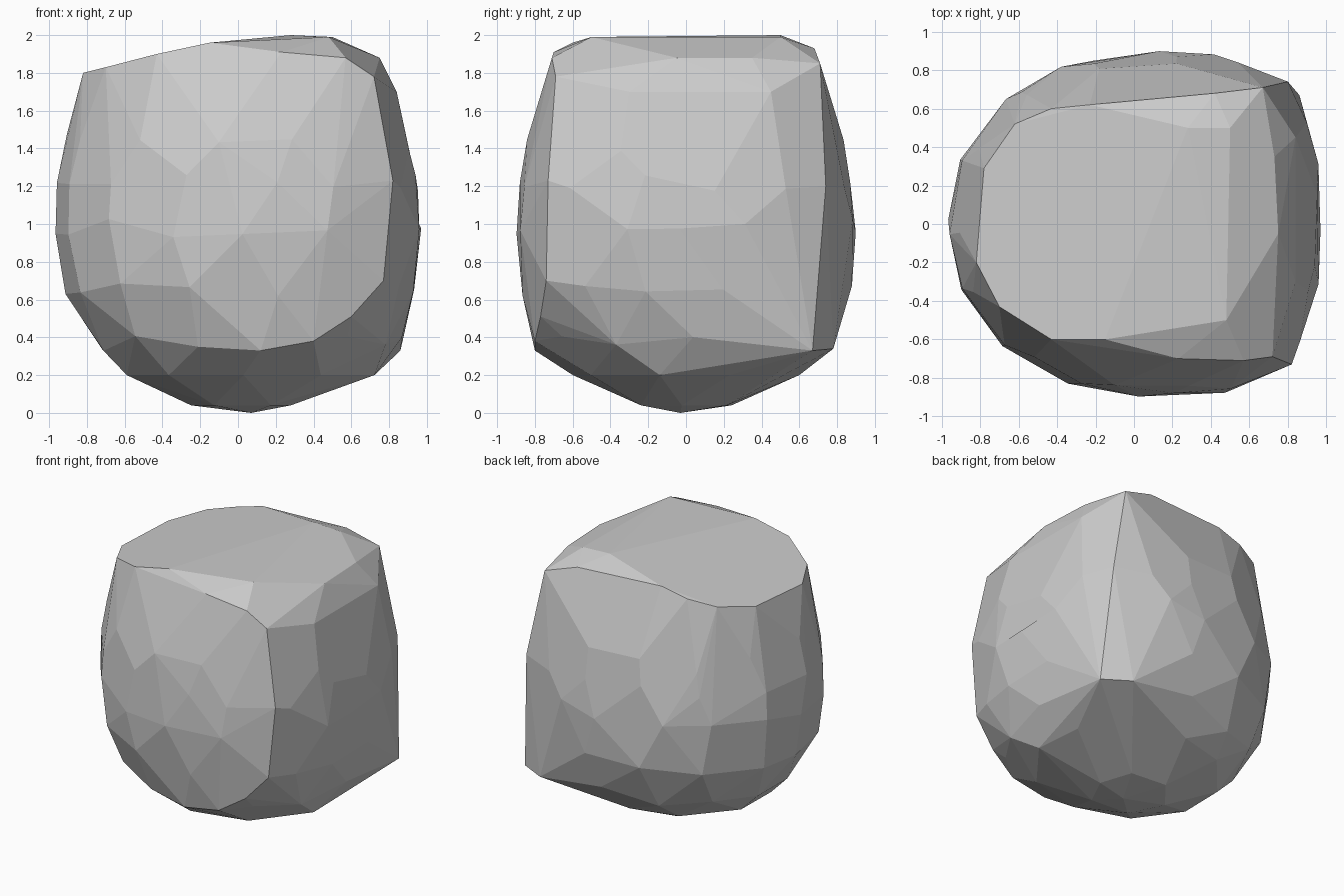
import bpy, bmesh, math, random

if "Cube" in bpy.data.objects:
    bpy.data.objects.remove(bpy.data.objects["Cube"])

random.seed(4)
CX = 0.08  # widest line of the plan

# Body levels: z, left x, right x, front depth, back depth, squareness of right half, points
levels = [
    (0.04, -0.25, 0.28, 0.27, 0.27, 2.0, 6),
    (0.20, -0.61, 0.74, 0.60, 0.60, 2.0, 10),
    (0.37, -0.77, 0.86, 0.79, 0.78, 2.2, 13),
    (0.66, -0.93, 0.94, 0.88, 0.88, 2.7, 15),
    (0.98, -0.97, 0.97, 0.90, 0.90, 3.2, 16),
    (1.22, -0.96, 0.95, 0.88, 0.87, 3.3, 15),
    (1.43, -0.92, 0.91, 0.85, 0.84, 3.4, 14),
    (1.70, -0.84, 0.83, 0.75, 0.75, 3.6, 0),
]


def section(z):
    """Interpolated plan dimensions at a height."""
    z = max(levels[0][0], z)
    for a, b in zip(levels, levels[1:]):
        if z <= b[0]:
            t = (z - a[0]) / (b[0] - a[0])
            return [u + (v - u) * t for u, v in zip(a[1:6], b[1:6])]


def body_point(z, angle):
    left, right, front, back, n = section(z)
    c, s = math.cos(angle), math.sin(angle)
    n = n if c > 0 else 2.1
    rx = right - CX if c > 0 else CX - left
    ry = back if s > 0 else front
    r = (abs(c) ** n + abs(s) ** n) ** (-1 / n)
    return (CX + rx * r * c, ry * r * s, z)


points = [(0.07, -0.03, 0.0)]
for i, level in enumerate(levels):
    count = level[6]
    for k in range(count):
        a = 2 * math.pi * (k + 0.5 * (i % 2) + random.uniform(-0.15, 0.15)) / count
        dz = random.uniform(-0.05, 0.05) if i > 1 else 0
        points.append(body_point(level[0] + dz, a))

# Sloping flat top and its chipped right edge
points += [
    (-0.82, -0.20, 1.80), (-0.78, 0.29, 1.81), (-0.70, -0.43, 1.83),
    (-0.62, 0.52, 1.85), (-0.43, 0.60, 1.89), (-0.43, -0.60, 1.90),
    (-0.15, -0.60, 1.96), (-0.23, 0.62, 1.94), (0.48, -0.50, 1.99),
    (0.28, 0.50, 2.00), (0.50, 0.50, 1.99), (0.23, -0.70, 1.91),
    (0.57, -0.71, 1.88), (0.72, -0.69, 1.78), (0.75, -0.05, 1.88),
    (0.73, 0.35, 1.88), (0.67, 0.71, 1.85), (0.42, 0.68, 1.93),
    (0.84, -0.30, 1.70), (0.84, 0.45, 1.70),
]
# Upright corner creases and lower corners
points += [
    (0.82, -0.73, 1.23), (0.77, -0.74, 0.70), (0.60, -0.77, 0.51),
    (0.40, -0.80, 0.38), (0.12, -0.80, 0.33), (0.80, 0.74, 1.20),
    (0.86, 0.67, 0.33), (0.66, 0.78, 0.34),
]

# Stone: faceted convex skin around the points
bm = bmesh.new()
for p in points:
    bm.verts.new(p)
hull = bmesh.ops.convex_hull(bm, input=bm.verts)
inside = {g for g in hull["geom_interior"] + hull["geom_unused"]
          if isinstance(g, bmesh.types.BMVert)}
bmesh.ops.delete(bm, geom=list(inside), context='VERTS')
bmesh.ops.dissolve_limit(bm, angle_limit=math.radians(4),
                         verts=bm.verts, edges=bm.edges)
bmesh.ops.recalc_face_normals(bm, faces=bm.faces)

mesh = bpy.data.meshes.new("boulder")
bm.to_mesh(mesh)
bm.free()
boulder = bpy.data.objects.new("boulder", mesh)
bpy.context.collection.objects.link(boulder)
